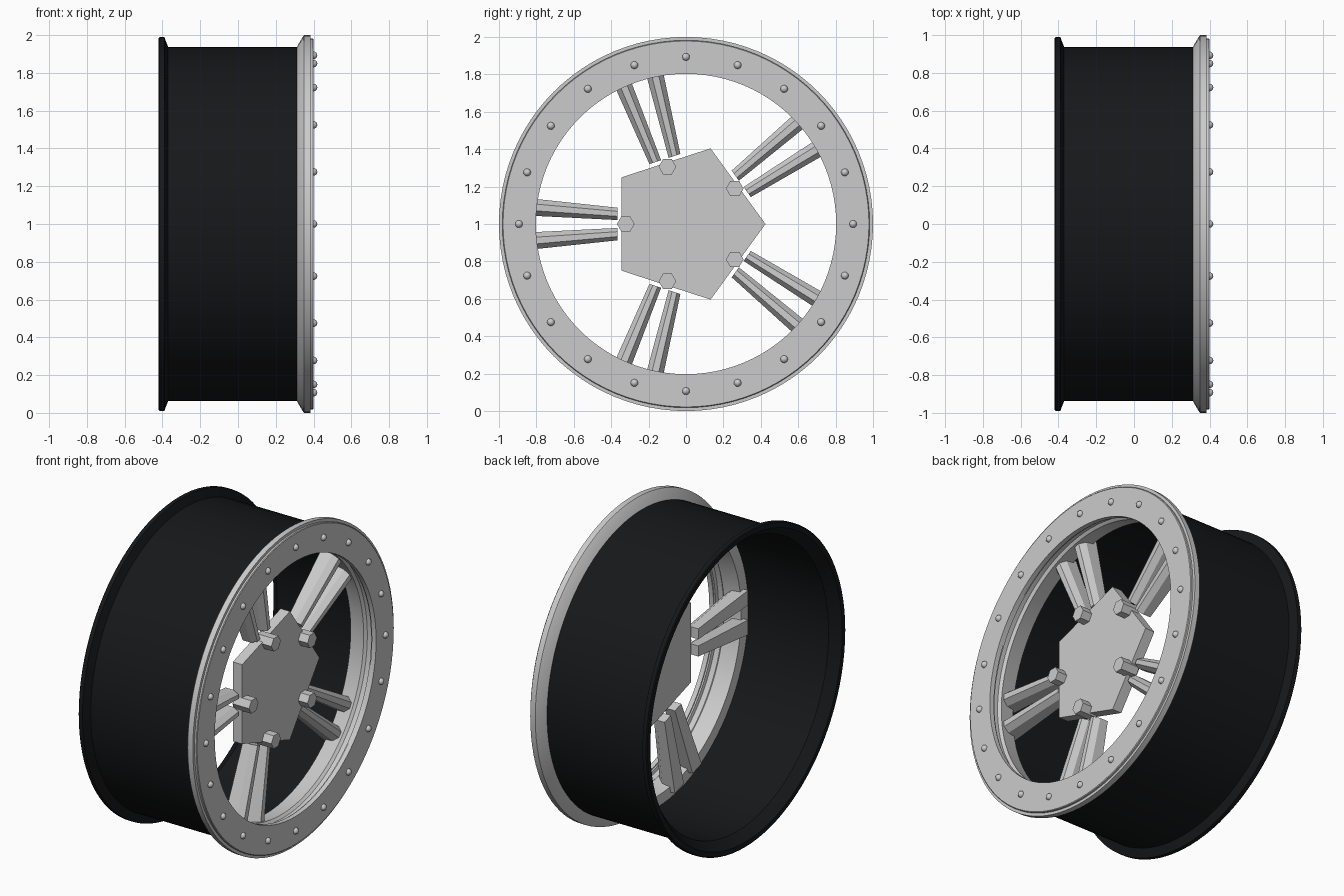
import bpy, bmesh
from math import sin, cos, pi, radians

if "Cube" in bpy.data.objects:
    bpy.data.objects.remove(bpy.data.objects["Cube"])

CZ = 1.0  # wheel centre height, axle runs along x

black = bpy.data.materials.new("black_paint")
black.diffuse_color = (0.008, 0.009, 0.01, 1)
black.use_nodes = True
black.node_tree.nodes["Principled BSDF"].inputs["Base Color"].default_value = black.diffuse_color


def finish(bm, name, mat=None, smooth=None):
    bmesh.ops.recalc_face_normals(bm, faces=bm.faces)
    me = bpy.data.meshes.new(name)
    bm.to_mesh(me)
    bm.free()
    ob = bpy.data.objects.new(name, me)
    bpy.context.collection.objects.link(ob)
    if mat:
        me.materials.append(mat)
    if smooth:
        bpy.ops.object.select_all(action='DESELECT')
        ob.select_set(True)
        bpy.context.view_layer.objects.active = ob
        bpy.ops.object.shade_smooth_by_angle(angle=radians(smooth))
    return ob


def bridge(bm, rings, closed):
    n = len(rings[0])
    pairs = list(zip(rings, rings[1:] + rings[:1])) if closed else list(zip(rings, rings[1:]))
    for a, b in pairs:
        for i in range(n):
            j = (i + 1) % n
            bm.faces.new((a[i], a[j], b[j], b[i]))
    if not closed:
        bm.faces.new(rings[0])
        bm.faces.new(rings[-1])


def lathe(name, profile, mat=None, n=96):
    """Revolve a closed (x, radius) profile about the axle."""
    bm = bmesh.new()
    rings = [[bm.verts.new((x, r * cos(2 * pi * k / n), CZ + r * sin(2 * pi * k / n)))
              for k in range(n)] for x, r in profile]
    bridge(bm, rings, True)
    return finish(bm, name, mat, 25)


def prism(name, n, r, x0, x1, y=0.0, z=0.0):
    """Polygonal plate or nut with a corner pointing to +y."""
    bm = bmesh.new()
    rings = [[bm.verts.new((x, y + r * cos(2 * pi * k / n), CZ + z + r * sin(2 * pi * k / n)))
              for k in range(n)] for x in (x0, x1)]
    bridge(bm, rings, False)
    return finish(bm, name)


def spoke(name, ang, side):
    """Tapered spoke with chamfered front edges."""
    bm = bmesh.new()
    rings = []
    for u, v0, v1, xb, xf in ((0.365, 0.021, 0.087, 0.17, 0.26), (0.86, 0.046, 0.140, 0.17, 0.29)):
        w, mid = v1 - v0, xf - 0.035
        section = [(v0, xb), (v1, xb), (v1, mid), (v1 - 0.3 * w, xf), (v0 + 0.3 * w, xf), (v0, mid)]
        rings.append([bm.verts.new((x, u * cos(ang) - side * v * sin(ang),
                                    CZ + u * sin(ang) + side * v * cos(ang))) for v, x in section])
    bridge(bm, rings, False)
    return finish(bm, name)


# barrel with flared rear lip
lathe("barrel", [(-0.42, 0.985), (-0.415, 0.99), (-0.39, 0.99), (-0.37, 0.937), (0.32, 0.937),
                 (0.32, 0.905), (-0.36, 0.905), (-0.385, 0.925), (-0.42, 0.955)], black)

# front flange and inner rim
lathe("front_rim", [(0.312, 0.938), (0.345, 0.995), (0.35, 1.0), (0.385, 1.0), (0.385, 0.81),
                    (0.36, 0.81), (0.355, 0.83), (0.32, 0.83), (0.305, 0.815), (0.20, 0.835),
                    (0.20, 0.906), (0.312, 0.906)])

# bolted outer ring
lathe("lock_ring", [(0.37, 0.803), (0.37, 0.982), (0.396, 0.982), (0.40, 0.978), (0.40, 0.803)])

# ring bolts
for i in range(20):
    a = i * pi / 10
    bm = bmesh.new()
    bmesh.ops.create_uvsphere(bm, u_segments=12, v_segments=8, radius=0.02)
    bmesh.ops.translate(bm, verts=bm.verts, vec=(0.4, 0.893 * cos(a), CZ + 0.893 * sin(a)))
    finish(bm, f"ring_bolt_{i + 1}", smooth=40)

# pentagon hub
prism("hub", 5, 0.425, 0.205, 0.27)

# lug nuts and paired spokes
for i in range(5):
    a = radians(36 + 72 * i)
    prism(f"lug_nut_{i + 1}", 6, 0.047, 0.22, 0.335, 0.322 * cos(a), 0.322 * sin(a))
    for side, label in ((1, "a"), (-1, "b")):
        spoke(f"spoke_{i + 1}{label}", a, side)
